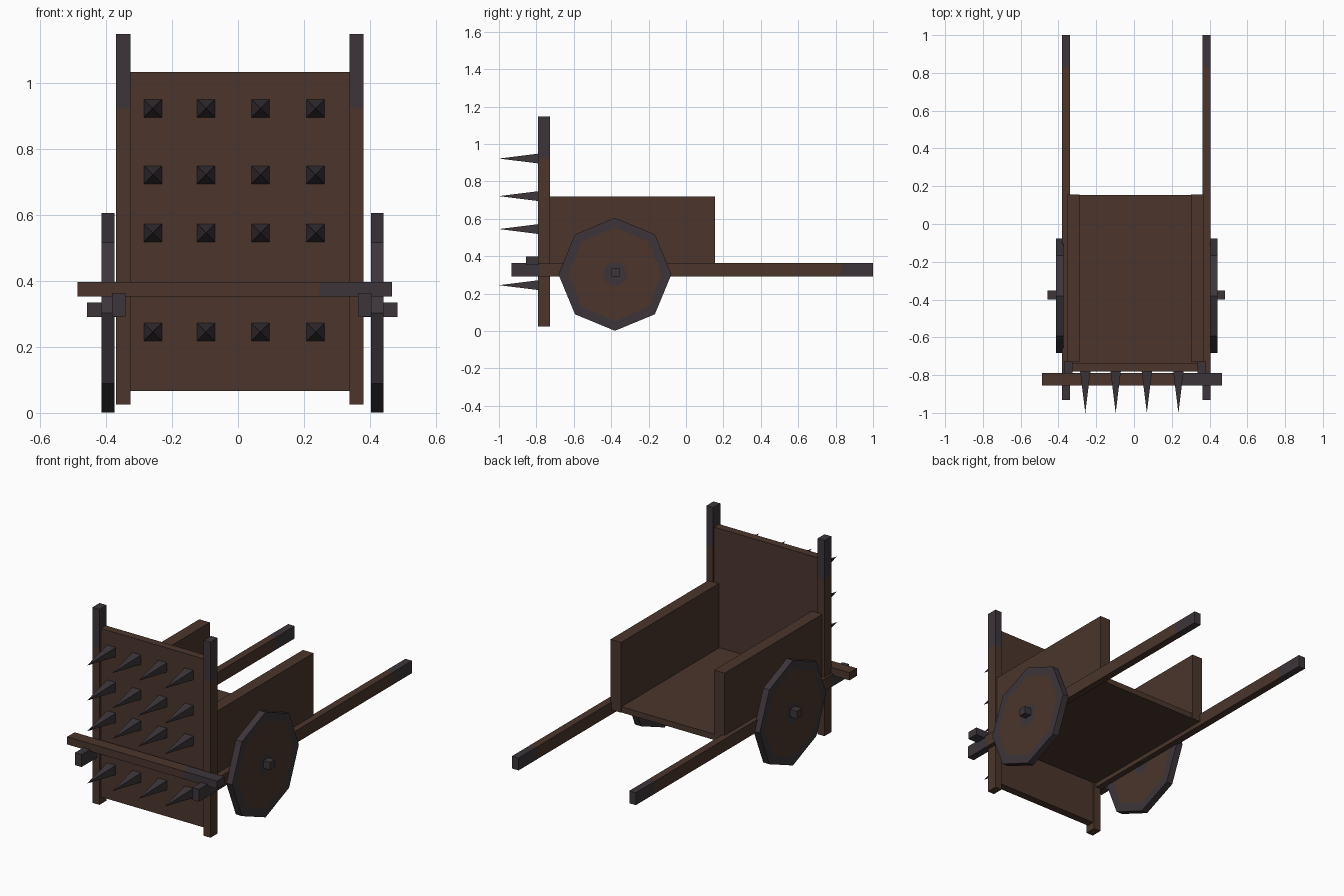
import bpy, bmesh, math
from mathutils import Vector

if "Cube" in bpy.data.objects:
    bpy.data.objects.remove(bpy.data.objects["Cube"])


def material(name, rgb):
    m = bpy.data.materials.new(name)
    m.diffuse_color = (*rgb, 1)
    m.use_nodes = True
    m.node_tree.nodes["Principled BSDF"].inputs["Base Color"].default_value = m.diffuse_color
    return m


WOOD = material("dark_wood", (0.070, 0.036, 0.025))
IRON = material("dark_iron", (0.046, 0.036, 0.043))


def finish(name, bm):
    bmesh.ops.recalc_face_normals(bm, faces=bm.faces)
    me = bpy.data.meshes.new(name)
    bm.to_mesh(me)
    bm.free()
    me.materials.append(WOOD)
    me.materials.append(IRON)
    ob = bpy.data.objects.new(name, me)
    bpy.context.collection.objects.link(ob)
    return ob


def box(name, x, y, z, iron=None, axis=0, cuts=()):
    """Box from ranges; cut across an axis, iron(centre) picks the metal faces."""
    bm = bmesh.new()
    bmesh.ops.create_cube(bm, size=1)
    for v in bm.verts:
        v.co = Vector([(a + b) / 2 + c * (b - a) for (a, b), c in zip((x, y, z), v.co)])
    normal = Vector((0, 0, 0))
    normal[axis] = 1
    for c in cuts:
        geom = bm.verts[:] + bm.edges[:] + bm.faces[:]
        bmesh.ops.bisect_plane(bm, geom=geom, plane_co=normal * c, plane_no=normal)
    for f in bm.faces:
        f.material_index = int(bool(iron and iron(f.calc_center_median())))
    return finish(name, bm)


def wheel(name, x0, x1):
    """Octagonal disc with iron rim and iron hub patch."""
    cy, cz = -0.38, 0.303
    bm = bmesh.new()
    profile = [(x0, 0.065), (x0, 0.25), (x0, 0.302), (x1, 0.302), (x1, 0.25), (x1, 0.065)]
    rings = [[bm.verts.new((x, cy + r * math.sin(i * math.pi / 4), cz + r * math.cos(i * math.pi / 4)))
              for i in range(8)] for x, r in profile]
    for k in range(5):
        for i in range(8):
            j = (i + 1) % 8
            f = bm.faces.new((rings[k][i], rings[k][j], rings[k + 1][j], rings[k + 1][i]))
            f.material_index = 0 if k in (0, 4) else 1
    for ring in (rings[0], rings[-1]):
        bm.faces.new(ring).material_index = 1
    finish(name, bm)


def spike(name, x, z):
    bm = bmesh.new()
    h = 0.028
    base = [bm.verts.new((x + sx * h, -0.775, z + sz * h))
            for sx, sz in ((-1, -1), (1, -1), (1, 1), (-1, 1))]
    tip = bm.verts.new((x, -1.0, z))
    bm.faces.new(base)
    for i in range(4):
        bm.faces.new((base[i], base[(i + 1) % 4], tip))
    for f in bm.faces:
        f.material_index = 1
    finish(name, bm)


# Front shield with two iron-tipped posts
box("shield_panel", (-0.335, 0.345), (-0.78, -0.735), (0.066, 1.033))
for side, x in (("left", (-0.37, -0.325)), ("right", (0.337, 0.38))):
    box(side + "_post", x, (-0.792, -0.727), (0.025, 1.147),
        lambda c: c.z > 0.922, 2, (0.922,))

# Spikes
for r, z in enumerate((0.245, 0.545, 0.721, 0.922)):
    for c, x in enumerate((-0.258, -0.097, 0.068, 0.235)):
        spike(f"spike_{r}_{c}", x, z)

# Cross bar, iron on one end only
box("cross_bar", (-0.486, 0.466), (-0.855, -0.788), (0.353, 0.397),
    lambda c: c.x > 0.247, 0, (0.247,))

# Long handles with iron at both ends
for side, x in (("left", (-0.382, -0.34)), ("right", (0.363, 0.405))):
    box(side + "_handle", x, (-0.933, 1.0), (0.292, 0.363),
        lambda c: c.y > 0.83 or c.y < -0.78, 1, (-0.78, 0.83))

# Cart bed: floor and side boards
box("floor", (-0.345, 0.365), (-0.74, 0.153), (0.317, 0.35))
for side, x in (("left", (-0.355, -0.288)), ("right", (0.303, 0.37))):
    box(side + "_side_board", x, (-0.73, 0.156), (0.317, 0.72))

# Wheels and square axle stubs
wheel("left_wheel", -0.413, -0.374)
wheel("right_wheel", 0.402, 0.441)
for side, x in (("left", (-0.457, -0.35)), ("right", (0.375, 0.483))):
    box(side + "_axle", x, (-0.4, -0.353), (0.291, 0.334), lambda c: True)
